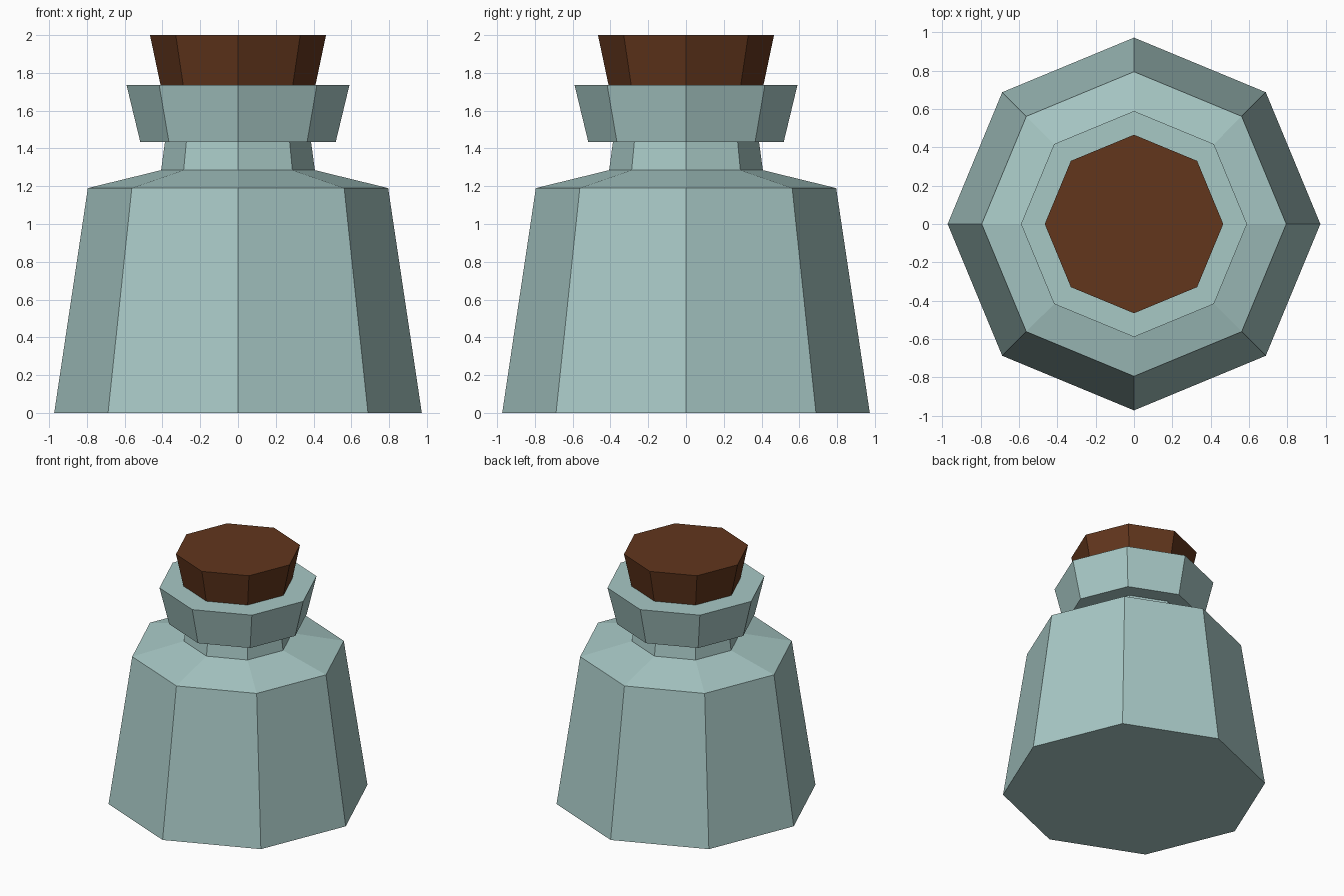
import bpy, bmesh
from math import cos, sin, pi

if "Cube" in bpy.data.objects:
    bpy.data.objects.remove(bpy.data.objects["Cube"])

SIDES = 8


def material(name, rgb):
    m = bpy.data.materials.new(name)
    m.diffuse_color = (*rgb, 1)
    m.use_nodes = True
    m.node_tree.nodes["Principled BSDF"].inputs["Base Color"].default_value = m.diffuse_color
    return m


def lathe(name, profile, mat):
    """Faceted solid of revolution from (radius, z) pairs, capped at both ends."""
    bm = bmesh.new()
    rings = [[bm.verts.new((r * cos(2 * pi * i / SIDES), r * sin(2 * pi * i / SIDES), z))
              for i in range(SIDES)] for r, z in profile]
    for low, high in zip(rings, rings[1:]):
        for i in range(SIDES):
            j = (i + 1) % SIDES
            bm.faces.new((low[i], low[j], high[j], high[i]))
    bm.faces.new(rings[0][::-1])
    bm.faces.new(rings[-1])
    mesh = bpy.data.meshes.new(name)
    bm.to_mesh(mesh)
    bm.free()
    mesh.materials.append(mat)
    obj = bpy.data.objects.new(name, mesh)
    bpy.context.collection.objects.link(obj)
    return obj


glass = material("glass", (0.39, 0.58, 0.56))
cork = material("cork", (0.122, 0.037, 0.012))

# Bottle: tapered body, shoulder, narrow neck and flared lip
lathe("bottle", [(0.973, 0), (0.795, 1.19), (0.407, 1.285), (0.387, 1.433),
                 (0.517, 1.433), (0.59, 1.735)], glass)

# Stopper flaring upwards out of the lip
lathe("stopper", [(0.41, 1.735), (0.466, 2.0)], cork)
